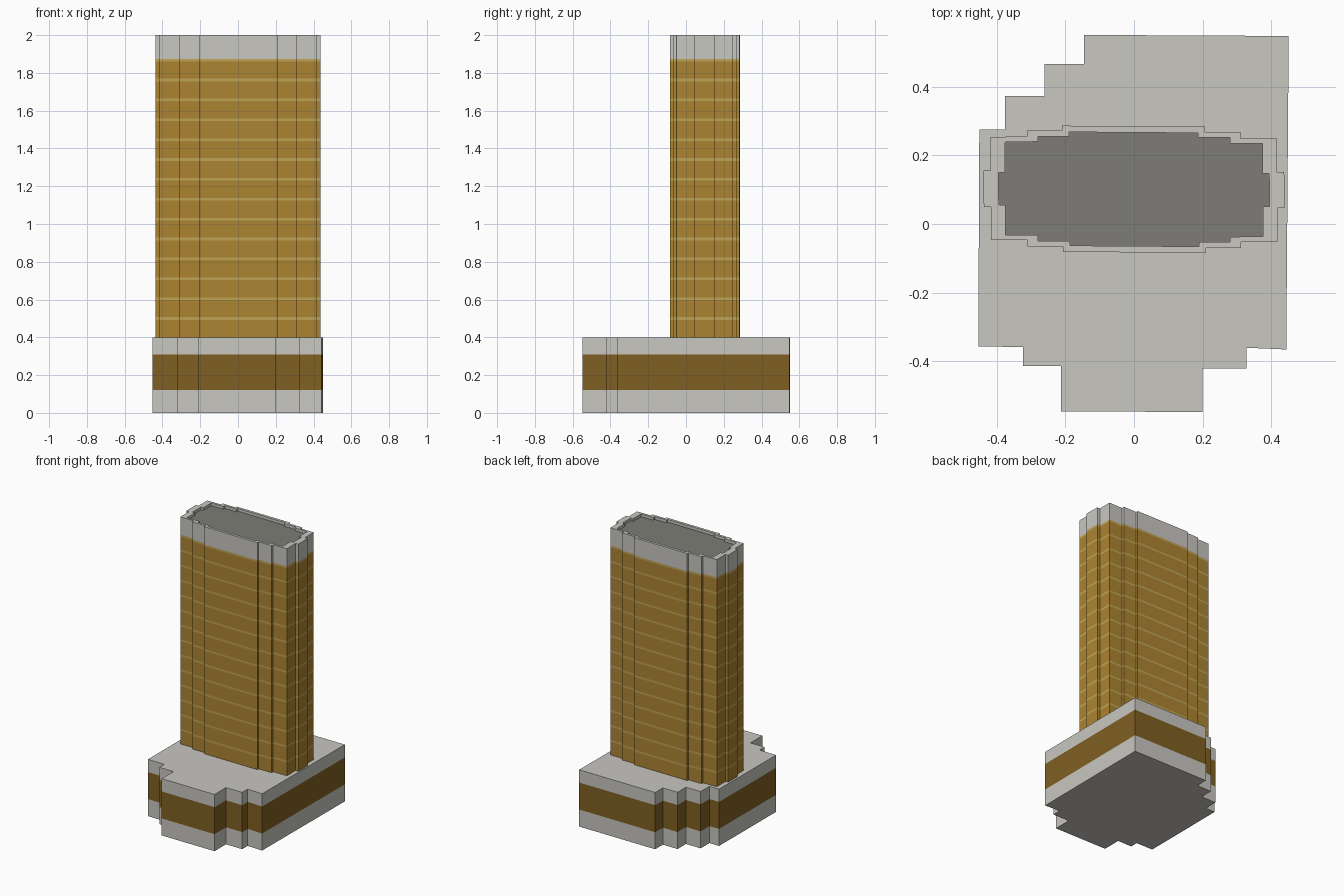
import bpy, bmesh

if "Cube" in bpy.data.objects:
    bpy.data.objects.remove(bpy.data.objects["Cube"])


def material(name, rgb):
    m = bpy.data.materials.new(name)
    m.diffuse_color = (*rgb, 1)
    m.use_nodes = True
    m.node_tree.nodes["Principled BSDF"].inputs["Base Color"].default_value = m.diffuse_color
    return m


CONCRETE = material("pale concrete", (0.578, 0.571, 0.533))
GOLD = material("gold glass", (0.413, 0.231, 0.032))
LINE = material("light gold line", (0.52, 0.37, 0.09))
BROWN = material("brown glass", (0.216, 0.117, 0.016))
ROOF = material("dark roof", (0.205, 0.202, 0.184))

# Stepped podium plan, clockwise from the back left
PODIUM = [(-.45, .275), (-.375, .275), (-.375, .372), (-.26, .372), (-.26, .465),
          (-.145, .465), (-.145, .55), (.45, .547), (.443, -.365), (.327, -.36),
          (.327, -.42), (.2, -.42), (.2, -.547), (-.213, -.545), (-.213, -.413),
          (-.323, -.413), (-.323, -.358), (-.453, -.356)]

# Stepped tower plan: half of it, turned half a circle about the tower centre
CY = 0.101
HALF = [(-.438, .156), (-.417, .156), (-.417, .253), (-.311, .255), (-.311, .272),
        (-.21, .272), (-.21, .286), (.207, .283), (.207, .268), (.31, .268),
        (.31, .249), (.416, .249), (.416, .152), (.437, .152)]
TOWER = HALF + [(-x, 2 * CY - y) for x, y in HALF]


def banded_block(name, plan, levels, band_mats, rim=None):
    """Stack plan rings at the levels; rim = (scale, depth) sinks a roof behind a parapet."""
    mats = list(dict.fromkeys(band_mats + [CONCRETE, ROOF]))
    bm = bmesh.new()

    def ring(z, s=1.0):
        return [bm.verts.new((x * s, CY + (y - CY) * s, z)) for x, y in plan]

    def bridge(a, b, mat):
        for i in range(len(a)):
            j = (i + 1) % len(a)
            bm.faces.new((a[i], a[j], b[j], b[i])).material_index = mats.index(mat)

    rings = [ring(z) for z in levels]
    for a, b, mat in zip(rings, rings[1:], band_mats):
        bridge(a, b, mat)
    bm.faces.new(rings[0]).material_index = mats.index(CONCRETE)
    top, roof_mat = rings[-1], CONCRETE
    if rim:
        scale, depth = rim
        inner, floor = ring(levels[-1], scale), ring(levels[-1] - depth, scale)
        bridge(top, inner, CONCRETE)
        bridge(inner, floor, CONCRETE)
        top, roof_mat = floor, ROOF
    bm.faces.new(top).material_index = mats.index(roof_mat)
    bmesh.ops.recalc_face_normals(bm, faces=bm.faces)
    mesh = bpy.data.meshes.new(name)
    bm.to_mesh(mesh)
    bm.free()
    for m in mats:
        mesh.materials.append(m)
    bpy.context.collection.objects.link(bpy.data.objects.new(name, mesh))


# Podium with a brown window band
banded_block("podium", PODIUM, [0, .12, .31, .4], [CONCRETE, BROWN, CONCRETE])

# Tower: fourteen glazed floors, each topped by a thin line, then the crown
levels, bands = [0.4], []
for i in range(14):
    z = 0.5 + i * 0.1052
    levels += [z - .007, z + .007]
    bands += [GOLD, LINE]
levels.append(2.0)
bands.append(CONCRETE)
banded_block("tower", TOWER, levels, bands, rim=(0.9, 0.02))
